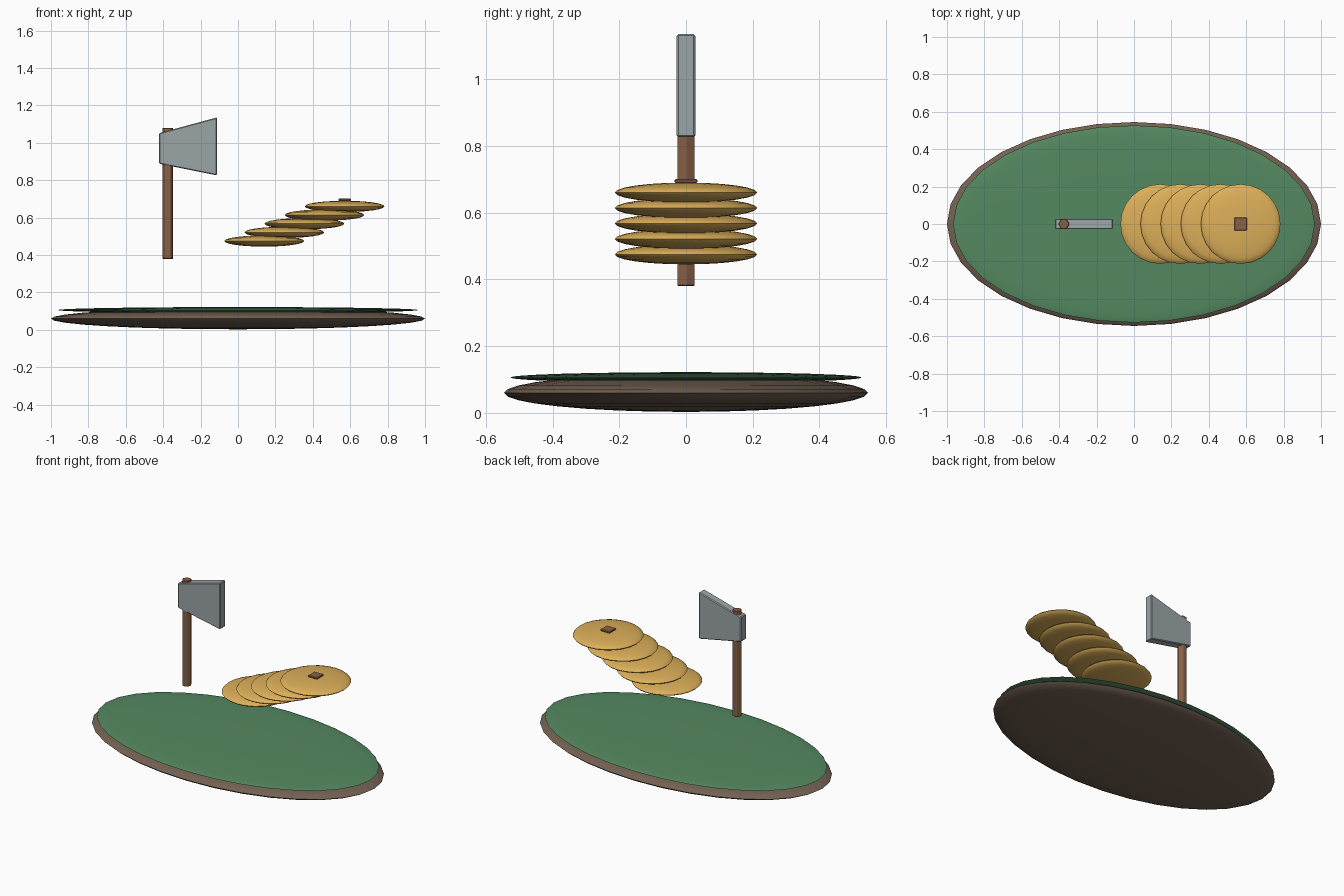
import bpy, bmesh, math

if "Cube" in bpy.data.objects:
    bpy.data.objects.remove(bpy.data.objects["Cube"])


def material(name, rgb):
    m = bpy.data.materials.new(name)
    m.diffuse_color = (*rgb, 1)
    m.use_nodes = True
    m.node_tree.nodes["Principled BSDF"].inputs["Base Color"].default_value = m.diffuse_color
    return m


BROWN = material("earth", (0.17, 0.12, 0.085))
GREEN = material("grass", (0.09, 0.25, 0.12))
GOLD = material("gold", (0.72, 0.43, 0.10))
WOOD = material("wood", (0.25, 0.12, 0.06))
STEEL = material("steel", (0.33, 0.38, 0.39))


def finish(ob, name, mat, bevel=0.0, smooth=False):
    ob.name = name
    ob.data.materials.append(mat)
    if bevel:
        b = ob.modifiers.new("bevel", 'BEVEL')
        b.width = bevel
        b.segments = 1
    if smooth:
        bpy.ops.object.shade_smooth_by_angle(angle=math.radians(40))
    return ob


def ellipsoid(name, loc, radii, mat, segs, rings):
    bpy.ops.mesh.primitive_uv_sphere_add(segments=segs, ring_count=rings, radius=1, location=loc)
    ob = bpy.context.object
    ob.scale = radii
    bpy.ops.object.transform_apply(location=False, rotation=False)
    return finish(ob, name, mat, smooth=True)


# Oval ground slab with a thin grass layer
ellipsoid("ground", (0, 0, 0.06), (1.0, 0.545, 0.057), BROWN, 32, 16)
ellipsoid("grass_layer", (0, 0, 0.106), (0.967, 0.527, 0.016), GREEN, 32, 16)

# Rising row of overlapping coins
for i in range(5):
    ellipsoid(f"coin_{i + 1}", (0.14 + 0.1075 * i, 0, 0.475 + 0.0463 * i),
              (0.213, 0.213, 0.03), GOLD, 24, 12)

# Square mark on the top coin
bpy.ops.mesh.primitive_cube_add(size=1, location=(0.57, 0, 0.695))
mark = bpy.context.object
mark.scale = (0.068, 0.068, 0.012)
bpy.ops.object.transform_apply(location=False, rotation=False)
finish(mark, "coin_mark", WOOD, 0.003)

# Six-sided axe handle with corners pointing along x
bpy.ops.mesh.primitive_cylinder_add(vertices=6, radius=0.03, depth=0.70,
                                    location=(-0.375, 0, 0.73), rotation=(0, 0, math.radians(30)))
finish(bpy.context.object, "axe_handle", WOOD, 0.003)

# Axe head: flared profile extruded through y
profile = [(-0.422, 0.888), (-0.112, 0.826), (-0.112, 1.136), (-0.422, 1.052)]
bm = bmesh.new()
face = bm.faces.new([bm.verts.new((x, -0.028, z)) for x, z in profile])
ext = bmesh.ops.extrude_face_region(bm, geom=[face])
bmesh.ops.translate(bm, vec=(0, 0.056, 0),
                    verts=[v for v in ext["geom"] if isinstance(v, bmesh.types.BMVert)])
bmesh.ops.recalc_face_normals(bm, faces=bm.faces)
mesh = bpy.data.meshes.new("axe_head")
bm.to_mesh(mesh)
bm.free()
head = bpy.data.objects.new("axe_head", mesh)
bpy.context.collection.objects.link(head)
finish(head, "axe_head", STEEL, 0.005)
